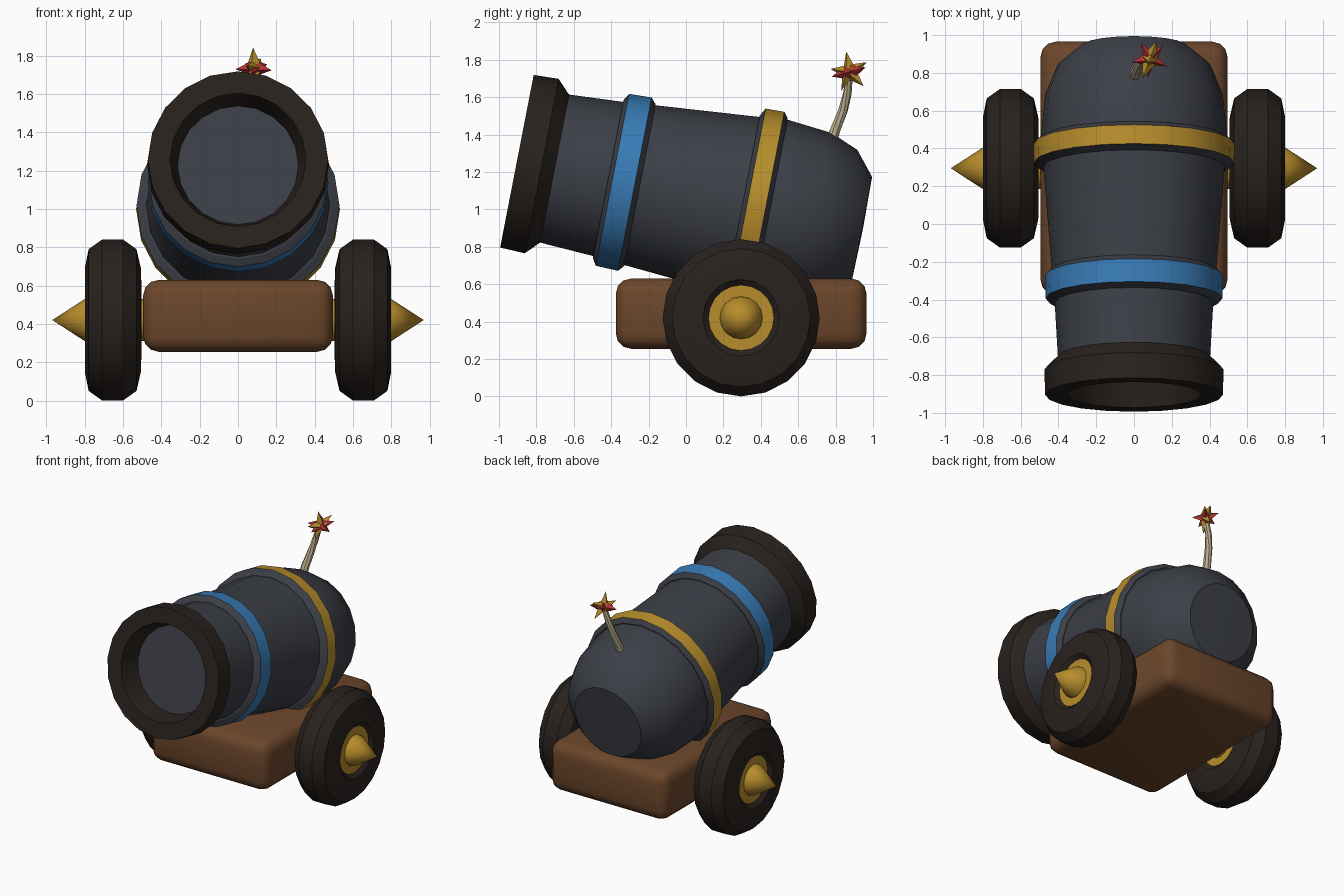
import bpy, bmesh, math
from mathutils import Matrix, Vector

if "Cube" in bpy.data.objects:
    bpy.data.objects.remove(bpy.data.objects["Cube"])


def material(name, rgb):
    m = bpy.data.materials.new(name)
    m.diffuse_color = (*rgb, 1)
    m.use_nodes = True
    m.node_tree.nodes["Principled BSDF"].inputs["Base Color"].default_value = m.diffuse_color
    return m


IRON = material("iron", (0.045, 0.05, 0.062))
DARK = material("dark_iron", (0.022, 0.016, 0.013))
BLUE = material("blue", (0.04, 0.20, 0.47))
GOLD = material("gold", (0.48, 0.27, 0.025))
WOOD = material("wood", (0.15, 0.062, 0.024))
ROPE = material("rope", (0.52, 0.44, 0.29))
RED = material("red", (0.45, 0.03, 0.035))


def finish(name, bm, mats, smooth=True, mirror=False):
    bmesh.ops.recalc_face_normals(bm, faces=bm.faces)
    me = bpy.data.meshes.new(name)
    bm.to_mesh(me)
    bm.free()
    for m in mats:
        me.materials.append(m)
    ob = bpy.data.objects.new(name, me)
    bpy.context.collection.objects.link(ob)
    if mirror:
        ob.modifiers.new("mirror", "MIRROR")
    if smooth:
        bpy.ops.object.select_all(action='DESELECT')
        ob.select_set(True)
        bpy.context.view_layer.objects.active = ob
        bpy.ops.object.shade_smooth_by_angle(angle=math.radians(30))
    return ob


def lathe(name, profile, matrix, mats, closed=False, slots=None, n=20, mirror=False):
    """Spin (distance along axis, radius) points around the local z axis."""
    bm = bmesh.new()
    rings = []
    for t, r in profile:
        if r == 0:
            rings.append([bm.verts.new(matrix @ Vector((0, 0, t)))] * n)
        else:
            rings.append([bm.verts.new(matrix @ Vector((
                r * math.cos(math.tau * k / n), r * math.sin(math.tau * k / n), t)))
                for k in range(n)])
    count = len(rings) if closed else len(rings) - 1
    for i in range(count):
        a, b = rings[i], rings[(i + 1) % len(rings)]
        for k in range(n):
            j = (k + 1) % n
            f = bm.faces.new(list(dict.fromkeys((a[k], a[j], b[j], b[k]))))
            f.material_index = slots[i] if slots else 0
    return finish(name, bm, mats, mirror=mirror)


# Barrel axis: runs from the raised muzzle down to the breech
c, s = math.cos(math.radians(11)), math.sin(math.radians(11))
AXIS = Matrix(((1, 0, 0, 0), (0, -s, c, -0.904), (0, -c, -s, 1.257), (0, 0, 0, 1)))

lathe("barrel", [(0.15, 0), (0.15, 0.40), (0.5, 0.42), (0.67, 0.435), (1.23, 0.48),
                 (1.37, 0.495), (1.62, 0.47), (1.775, 0.407), (1.88, 0.28), (1.885, 0)],
      AXIS, [IRON])
# Muzzle ring with the bore sunk into it
lathe("muzzle", [(0.21, 0), (0.21, 0.30), (0, 0.355), (0, 0.47), (0.135, 0.475),
                 (0.20, 0.408), (0.23, 0.38), (0.23, 0)], AXIS, [DARK])
# Bands: coloured rim, iron shoulders
lathe("front_band", [(0.497, 0.40), (0.497, 0.43), (0.52, 0.468), (0.642, 0.472),
                     (0.67, 0.44), (0.67, 0.40)],
      AXIS, [IRON, BLUE], closed=True, slots=[0, 0, 1, 0, 0, 0])
lathe("rear_band", [(1.228, 0.46), (1.228, 0.488), (1.252, 0.53), (1.353, 0.532),
                    (1.378, 0.50), (1.378, 0.46)],
      AXIS, [IRON, GOLD], closed=True, slots=[0, 0, 1, 0, 0, 0])

# Carriage block with rounded edges
bm = bmesh.new()
bmesh.ops.create_cube(bm, size=1, matrix=Matrix.Translation((0, 0.295, 0.442))
                      @ Matrix.Diagonal((0.99, 1.34, 0.375, 1)))
bmesh.ops.bevel(bm, geom=bm.edges[:], offset=0.08, segments=3, profile=0.5, affect='EDGES')
finish("carriage", bm, [WOOD])

# Wheels, hubs and pointed caps, mirrored across x
WHEEL = Matrix(((0, 0, 1, 0), (1, 0, 0, 0.295), (0, 1, 0, 0.42), (0, 0, 0, 1)))
lathe("wheels", [(0.53, 0.17), (0.505, 0.205), (0.507, 0.27), (0.53, 0.37), (0.60, 0.42),
                 (0.71, 0.42), (0.78, 0.37), (0.80, 0.27), (0.80, 0.205), (0.77, 0.17)],
      WHEEL, [DARK], closed=True, mirror=True)
lathe("hubs", [(0.53, 0), (0.53, 0.175), (0.775, 0.175), (0.775, 0)],
      WHEEL, [GOLD], mirror=True)
lathe("hub_caps", [(0.77, 0), (0.77, 0.115), (0.80, 0.11), (0.97, 0)],
      WHEEL, [GOLD], n=16, mirror=True)
lathe("axle", [(-0.54, 0), (-0.54, 0.11), (0.54, 0.11), (0.54, 0)], WHEEL, [GOLD], n=16)

# Fuse: a bent, slightly tapering rope
bm = bmesh.new()
path = [Vector(p) for p in ((0, 0.77, 1.34), (0.01, 0.80, 1.43), (0.03, 0.84, 1.53),
                            (0.05, 0.863, 1.62), (0.075, 0.873, 1.71))]
rings = []
for i, p in enumerate(path):
    d = path[min(i + 1, 4)] - path[max(i - 1, 0)]
    q = d.to_track_quat('Z', 'Y')
    r = 0.032 - 0.003 * i
    rings.append([bm.verts.new(p + q @ Vector((r * math.cos(math.tau * k / 8),
                                             r * math.sin(math.tau * k / 8), 0)))
                  for k in range(8)])
for a, b in zip(rings, rings[1:]):
    for k in range(8):
        bm.faces.new((a[k], a[k - 1], b[k - 1], b[k]))
bm.faces.new(rings[0])
bm.faces.new(rings[-1])
finish("fuse", bm, [ROPE])


# Spark: two crossed five-pointed stars
def star(name, mat, radius, rotation):
    bm = bmesh.new()
    rim = []
    for k in range(10):
        r = radius if k % 2 == 0 else radius * 0.42
        a = math.tau * k / 10
        rim.append(bm.verts.new((r * math.cos(a), r * math.sin(a), 0)))
    for z in (0.045, -0.045):
        tip = bm.verts.new((0, 0, z))
        for k in range(10):
            bm.faces.new((rim[k - 1], rim[k], tip))
    bm.transform(Matrix.Translation((0.085, 0.875, 1.735)) @ rotation)
    finish(name, bm, [mat], smooth=False)


star("spark_gold", GOLD, 0.11, Matrix.Rotation(math.radians(-20), 4, 'Z')
     @ Matrix.Rotation(math.radians(10), 4, 'X') @ Matrix.Rotation(math.radians(-90), 4, 'Y'))
star("spark_red", RED, 0.10, Matrix.Rotation(math.radians(15), 4, 'X')
     @ Matrix.Rotation(math.radians(-25), 4, 'Z'))
